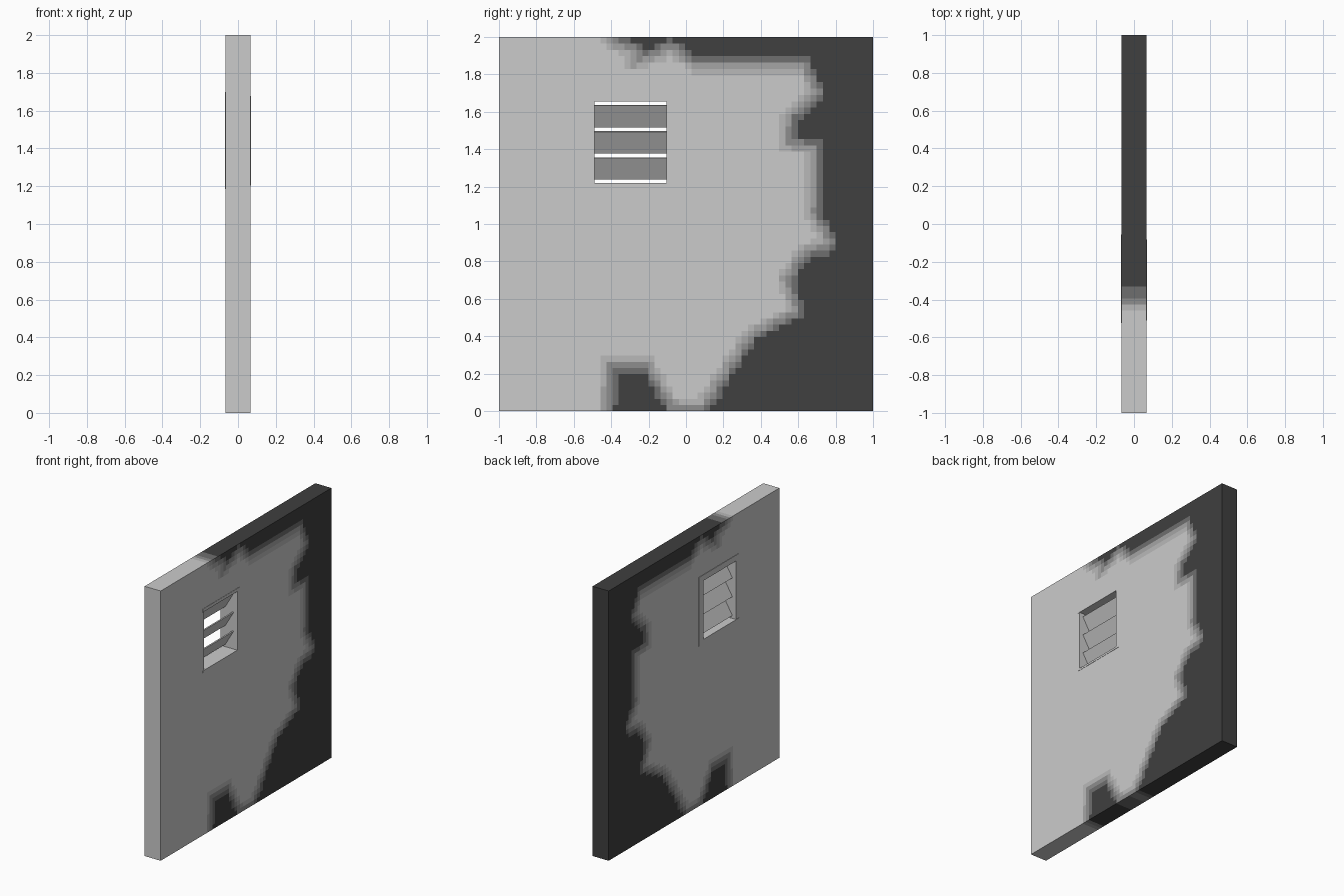
import bpy, bmesh, math
from mathutils import Vector, Matrix
from mathutils.geometry import intersect_point_line

if "Cube" in bpy.data.objects:
    bpy.data.objects.remove(bpy.data.objects["Cube"])

T = 0.066                                   # half wall thickness
Y0, Y1, Z0, Z1 = -0.49, -0.105, 1.22, 1.655  # window opening

# outline of the clean (unburnt) area, as y, z
CLEAN = [Vector(p) for p in [
    (-2, -1), (-0.44, -1), (-0.43, 0.27), (-0.2, 0.26), (-0.07, 0.04), (0.08, 0.03),
    (0.34, 0.42), (0.58, 0.54), (0.52, 0.7), (0.62, 0.86), (0.76, 0.9), (0.67, 1.05),
    (0.68, 1.4), (0.53, 1.42), (0.54, 1.58), (0.69, 1.7), (0.62, 1.84), (0.04, 1.84),
    (-0.08, 1.93), (-0.3, 1.84), (-0.28, 1.92), (-0.43, 1.98), (-0.44, 3), (-2, 3)]]
LEVELS = 6


def soot(y, z):
    """Darkness level from the signed distance to the clean outline."""
    p, inside, dist = Vector((y, z)), False, 9.0
    for a, b in zip(CLEAN, CLEAN[1:] + CLEAN[:1]):
        if (a.y > z) != (b.y > z) and y < a.x + (z - a.y) * (b.x - a.x) / (b.y - a.y):
            inside = not inside
        q, f = intersect_point_line(p, a, b)
        q = a + (b - a) * min(max(f, 0), 1)
        dist = min(dist, (p - q.to_2d()).length)
    s = 0.5 + (-dist if inside else dist) / 0.13
    return round(min(max(s, 0), 1) * LEVELS)


def grid_lines(lo, hi, cuts, step):
    stops = [lo, *cuts, hi]
    out = [lo]
    for a, b in zip(stops, stops[1:]):
        n = max(1, round((b - a) / step))
        out += [a + (b - a) * (i + 1) / n for i in range(n)]
    return out


def finish(bm, name):
    bmesh.ops.recalc_face_normals(bm, faces=bm.faces)
    me = bpy.data.meshes.new(name)
    bm.to_mesh(me)
    bm.free()
    ob = bpy.data.objects.new(name, me)
    bpy.context.collection.objects.link(ob)
    return ob


def box(name, lo, hi, tilt=0.0):
    lo, hi = Vector(lo), Vector(hi)
    bm = bmesh.new()
    m = (Matrix.Translation((lo + hi) / 2) @ Matrix.Rotation(tilt, 4, 'Y')
         @ Matrix.Diagonal((hi - lo).to_4d()))
    bmesh.ops.create_cube(bm, size=1, matrix=m)
    return finish(bm, name)


# wall: gridded sheet with a window hole, extruded to thickness
ys = grid_lines(-1, 1, (Y0, Y1), 0.033)
zs = grid_lines(0, 2, (Z0, Z1), 0.033)
bm = bmesh.new()
v = [[bm.verts.new((-T, y, z)) for z in zs] for y in ys]
for i in range(len(ys) - 1):
    for j in range(len(zs) - 1):
        cy, cz = (ys[i] + ys[i + 1]) / 2, (zs[j] + zs[j + 1]) / 2
        if not (Y0 < cy < Y1 and Z0 < cz < Z1):
            bm.faces.new((v[i][j], v[i + 1][j], v[i + 1][j + 1], v[i][j + 1]))
bmesh.ops.delete(bm, geom=[w for w in bm.verts if not w.link_faces], context='VERTS')
ext = bmesh.ops.extrude_face_region(bm, geom=bm.faces[:], use_keep_orig=True)
bmesh.ops.translate(bm, vec=(2 * T, 0, 0),
                    verts=[g for g in ext['geom'] if isinstance(g, bmesh.types.BMVert)])
for f in bm.faces:
    c = f.calc_center_median()
    f.material_index = soot(c.y, c.z)
wall = finish(bm, "wall")

# soot shades, from plain grey to black
wall.data.materials.append(None)
for k in range(1, LEVELS + 1):
    g = 0.7 + (0.05 - 0.7) * k / LEVELS
    mat = bpy.data.materials.new(f"soot_{k}")
    mat.diffuse_color = (g, g, g, 1)
    mat.use_nodes = True
    mat.node_tree.nodes["Principled BSDF"].inputs["Base Color"].default_value = mat.diffuse_color
    wall.data.materials.append(mat)


# window trim: top, bottom and one side strip on each face of the wall
def trim(name, xa, xb, ya, yb, za, zb):
    box(name + "_top", (xa, ya, Z1), (xb, yb, zb))
    box(name + "_bottom", (xa, ya, za), (xb, yb, Z0))
    box(name + "_side", (xa, Y1, Z0), (xb, yb, Z1))


trim("inner_trim", T - 0.002, T + 0.002, -0.51, -0.082, 1.205, 1.678)
trim("outer_trim", -T - 0.003, -T + 0.002, -0.525, -0.055, 1.185, 1.698)

# louvre slats, high on the +x side and low on the -x side
for k in range(3):
    zc = 1.2965 + 0.14 * k
    box(f"slat_{k + 1}", (-0.004, Y0, zc - 0.067), (0.004, Y1, zc + 0.067),
        math.atan2(0.068, 0.115))
